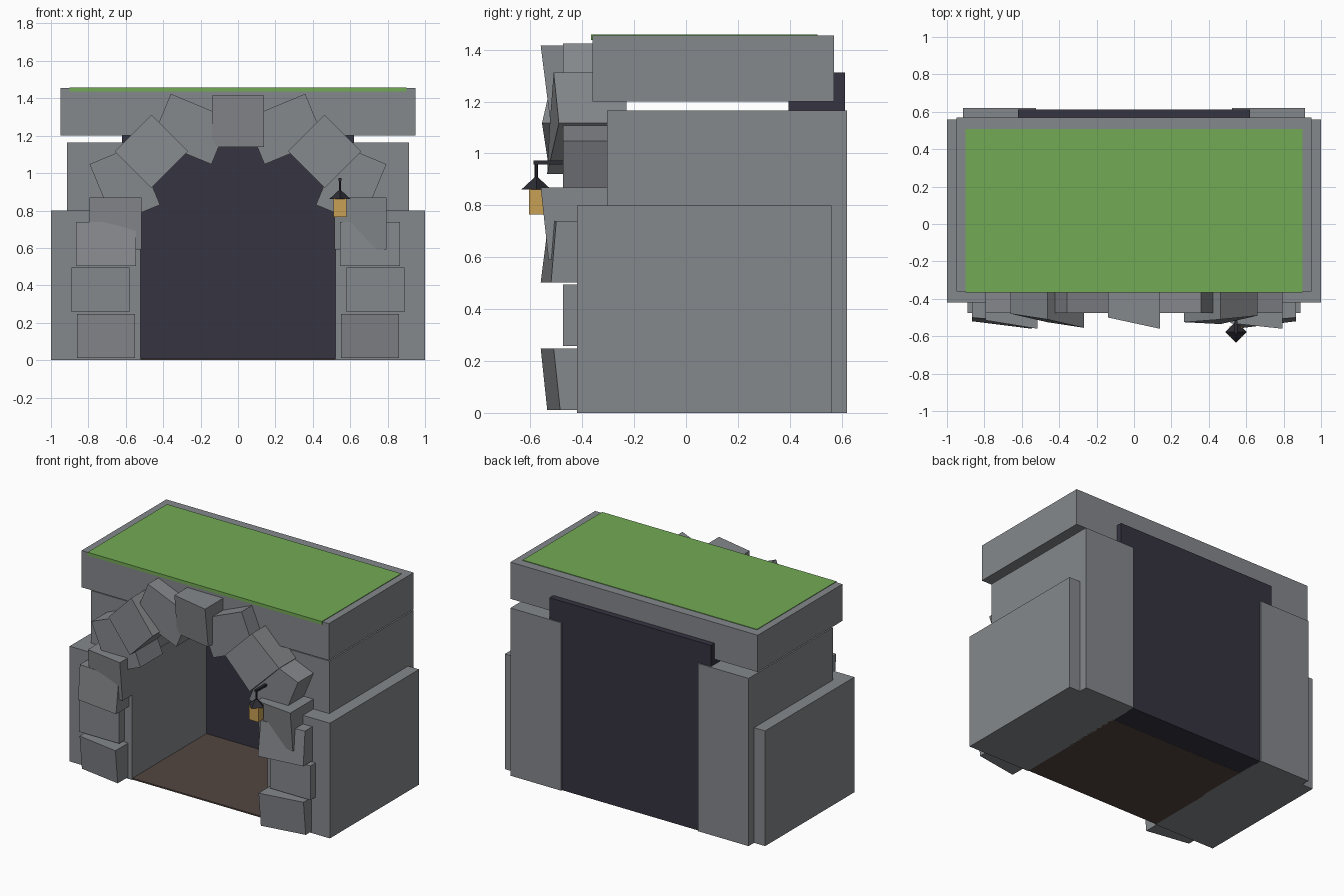
import bpy, bmesh, math
from mathutils import Matrix, Vector

cube = bpy.data.objects.get("Cube")
if cube:
    bpy.data.objects.remove(cube, do_unlink=True)


def material(name, r, g, b):
    m = bpy.data.materials.new(name)
    m.use_nodes = True
    m.diffuse_color = (r, g, b, 1)
    m.node_tree.nodes["Principled BSDF"].inputs["Base Color"].default_value = (r, g, b, 1)
    return m


STONE = material("grey stone", .235, .246, .262)
GRASS = material("green grass", .17, .40, .09)
DARK = material("dark backing", .036, .033, .052)
EARTH = material("brown earth", .085, .062, .053)
METAL = material("black metal", .025, .025, .034)
GLOW = material("amber glass", .58, .35, .09)


def finish(name, bm, mat):
    bmesh.ops.recalc_face_normals(bm, faces=bm.faces)
    mesh = bpy.data.meshes.new(name)
    bm.to_mesh(mesh)
    bm.free()
    mesh.materials.append(mat)
    obj = bpy.data.objects.new(name, mesh)
    bpy.context.collection.objects.link(obj)
    return obj


def box(name, lo, hi, mat):
    bm = bmesh.new()
    bmesh.ops.create_cube(bm, size=1)
    for v in bm.verts:
        v.co = [(a + b) / 2 + c * (b - a) for a, b, c in zip(lo, hi, v.co)]
    return finish(name, bm, mat)


def cone(name, centre, r1, r2, depth, sides, mat):
    bm = bmesh.new()
    bmesh.ops.create_cone(bm, cap_ends=True, segments=sides, radius1=r1, radius2=r2,
                          depth=depth, matrix=Matrix.Translation(centre))
    return finish(name, bm, mat)


def rough_stone(name, x, z, w, h, fronts, turn=0, back=-.23):
    """Block whose front corners (top left, top right, low right, low left) differ in depth."""
    bm = bmesh.new()
    rot = Matrix.Rotation(math.radians(-turn), 3, 'Y')
    corners = [rot @ Vector((sx * w / 2, 0, sz * h / 2))
               for sx, sz in ((-1, 1), (1, 1), (1, -1), (-1, -1))]
    front = [bm.verts.new((x + c.x, y, z + c.z)) for c, y in zip(corners, fronts)]
    rear = [bm.verts.new((x + c.x, back, z + c.z)) for c in corners]
    bm.faces.new(front)
    bm.faces.new(rear[::-1])
    for i in range(4):
        j = (i + 1) % 4
        bm.faces.new((front[i], rear[i], rear[j], front[j]))
    return finish(name, bm, STONE)


# Walls on both sides
for side, label in ((-1, "right"), (1, "left")):
    for part, x0, x1, y0, y1, top in (("lower_wall", .52, 1, -.42, .56, .80),
                                      ("upper_wall", .525, .915, -.305, .62, 1.165)):
        xs = sorted((side * x0, side * x1))
        box(f"{label}_{part}", (xs[0], y0, 0), (xs[1], y1, top), STONE)

# Roof, grass, backing and floor
box("roof_slab", (-.95, -.36, 1.20), (.95, .57, 1.455), STONE)
box("grass_top", (-.9, -.366, 1.437), (.9, .507, 1.459), GRASS)
box("back_panel", (-.62, .395, .001), (.62, .612, 1.312), DARK)
box("floor", (-.53, -.415, 0), (.53, .42, .01), EARTH)

# Stacked stones beside the opening: inner/outer edges, heights and front depths
COLUMN = (("bottom", .55, .86, .012, .248, (-.56, -.51, -.485, -.535)),
          ("middle", .58, .89, .257, .495, (-.475,) * 4),
          ("upper", .545, .865, .503, .74, (-.53, -.50, -.52, -.56)))
for side, label in ((-1, "right"), (1, "left")):
    for part, x0, x1, z0, z1, f in COLUMN:
        if side < 0:
            f = (f[1], f[0], f[3], f[2])
        rough_stone(f"{label}_{part}_stone", side * (x0 + x1) / 2, (z0 + z1) / 2,
                    x1 - x0, z1 - z0, f, back=-.30)

# Arch stones follow an elliptical curve; the long ones sit further back
FLAT = (-.475,) * 4
ARCH_FRONTS = {0: (-.53, -.56, -.53, -.50), 2: (-.525, -.51, -.49, -.535),
               4: (-.50, -.56, -.525, -.47), 6: (-.51, -.555, -.525, -.48),
               8: (-.515, -.56, -.53, -.49)}
for i in range(9):
    angle = math.radians(22.5 * i)
    size = (.345, .265) if i % 2 else (.277, .277)
    turn = 0 if i in (0, 8) else 90 - 22.5 * i
    rough_stone(f"arch_stone_{i + 1}", .655 * math.cos(angle), .73 + .547 * math.sin(angle),
                *size, ARCH_FRONTS.get(i, FLAT), turn)

# Hanging lantern
LX, LY = .545, -.577
box("lantern_glass", (LX - .035, LY - .028, .765), (LX + .035, LY + .028, .865), GLOW)
cone("lantern_cap", (LX, LY, .884), .057, .008, .045, 4, METAL)
cone("lantern_rod", (LX, LY, .93), .006, .006, .07, 6, METAL)
box("lantern_arm", (LX - .009, LY - .01, .958), (LX + .009, -.46, .973), METAL)
